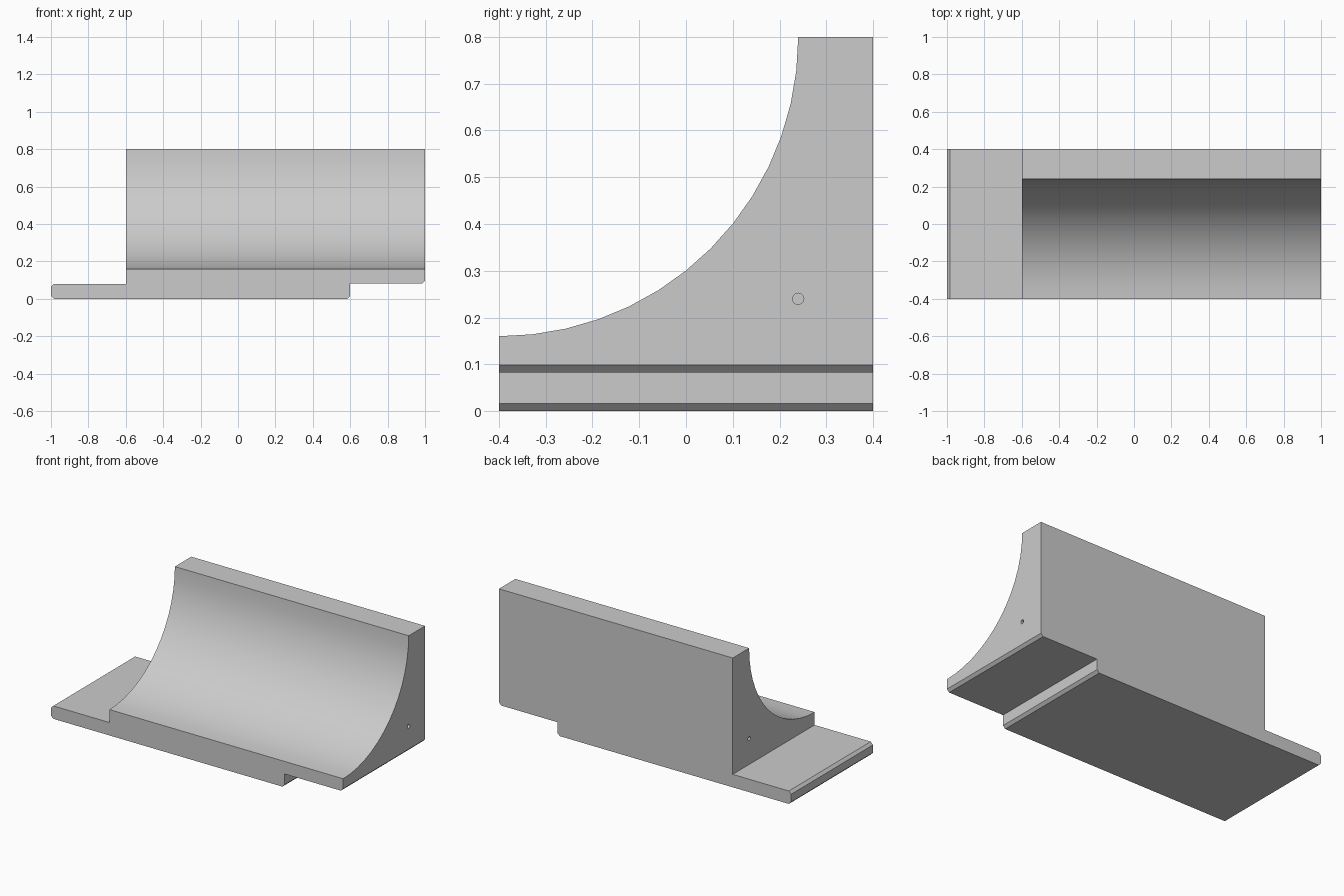
import bpy
import bmesh
import math

if "Cube" in bpy.data.objects:
    bpy.data.objects.remove(bpy.data.objects["Cube"], do_unlink=True)

DEPTH = 0.8
CHAMFER = 0.016


def select_only(obj):
    bpy.ops.object.select_all(action="DESELECT")
    obj.select_set(True)
    bpy.context.view_layer.objects.active = obj


def extrude_outline(name, outline, depth):
    """Prism from an x-z outline, centred on y = 0."""
    bm = bmesh.new()
    face = bm.faces.new([bm.verts.new((x, -depth / 2, z)) for x, z in outline])
    result = bmesh.ops.extrude_face_region(bm, geom=[face])
    moved = [v for v in result["geom"] if isinstance(v, bmesh.types.BMVert)]
    bmesh.ops.translate(bm, verts=moved, vec=(0, depth, 0))
    bmesh.ops.recalc_face_normals(bm, faces=bm.faces)
    mesh = bpy.data.meshes.new(name)
    bm.to_mesh(mesh)
    bm.free()
    obj = bpy.data.objects.new(name, mesh)
    bpy.context.collection.objects.link(obj)
    return obj


def cut_cylinder(body, name, radius, length, centre, sides):
    """Subtract a cylinder lying along x."""
    bpy.ops.mesh.primitive_cylinder_add(vertices=sides, radius=radius, depth=length,
                                        location=centre, rotation=(0, math.pi / 2, 0))
    cutter = bpy.context.object
    cutter.name = name
    cutter.hide_render = True
    mod = body.modifiers.new(name, "BOOLEAN")
    mod.operation = "DIFFERENCE"
    mod.solver = "EXACT"
    mod.object = cutter
    select_only(body)
    bpy.ops.object.modifier_apply(modifier=mod.name)
    bpy.data.objects.remove(cutter, do_unlink=True)


grey = bpy.data.materials.new("light grey")
grey.use_nodes = True
grey.diffuse_color = (0.6, 0.6, 0.6, 1)
grey.node_tree.nodes["Principled BSDF"].inputs["Base Color"].default_value = (0.6, 0.6, 0.6, 1)

# Body with a tongue at one end and a matching overlap at the other
c = CHAMFER
lip = 0.082
outline = [
    (-1 + c, 0), (0.6 - c, 0), (0.6, c), (0.6, lip),
    (1 - c, lip), (1, lip + c), (1, 0.8), (-0.6, 0.8),
    (-0.6, 0.08), (-1 + c, 0.08), (-1, 0.08 - c), (-1, c),
]
body = extrude_outline("cove_block", outline, DEPTH)
body.data.materials.append(grey)

# Concave quarter-round front
cut_cylinder(body, "cove_cutter", 0.64, 4, (0, -0.4, 0.8), 56)

# Small blind pin hole in each end
for x in (-0.6, 1):
    cut_cylinder(body, "pin_hole_cutter", 0.012, 0.16, (x, 0.24, 0.24), 16)

select_only(body)
bpy.ops.object.shade_smooth_by_angle(angle=math.radians(30))
